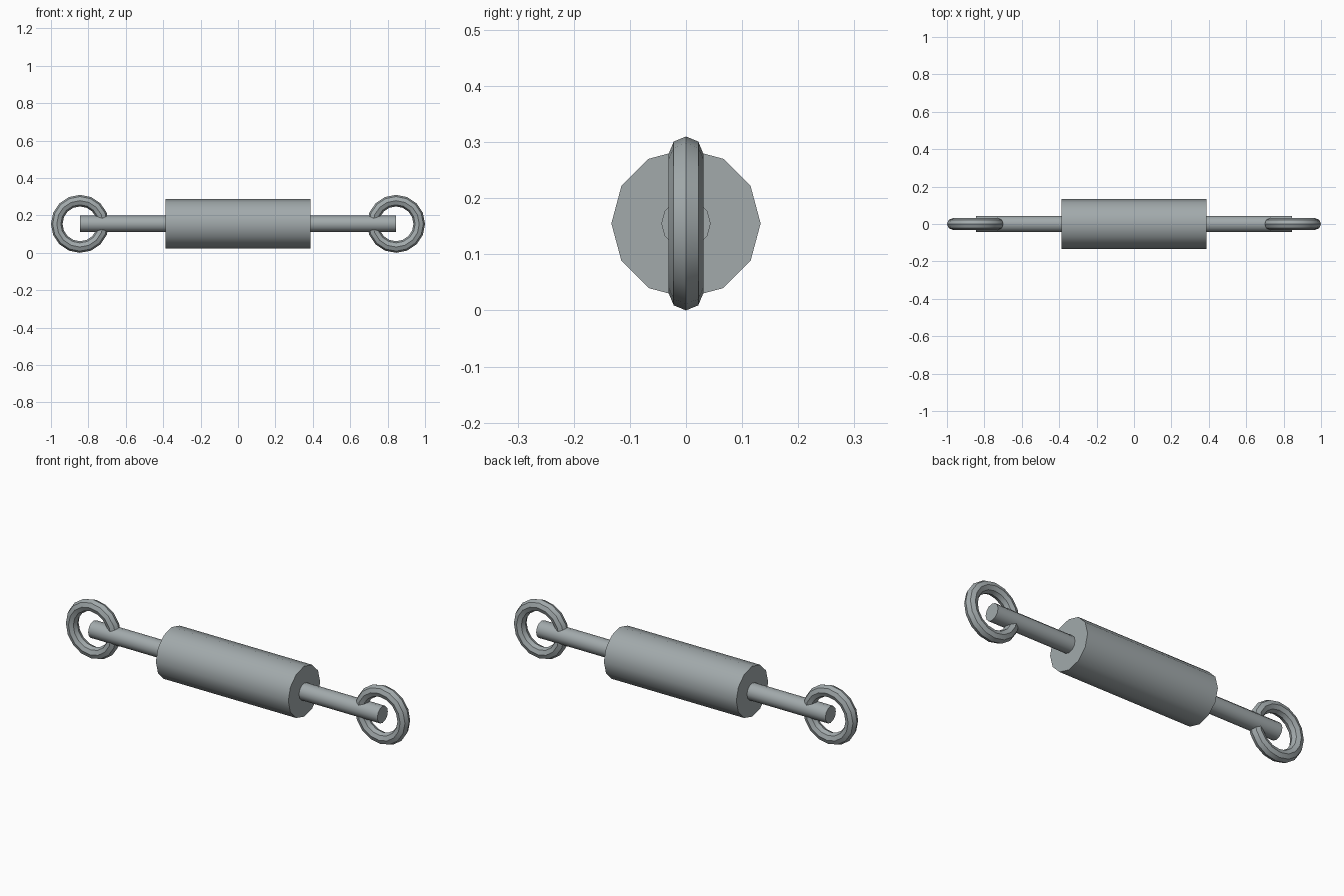
import bpy
import math

cube = bpy.data.objects.get("Cube")
if cube:
    bpy.data.objects.remove(cube, do_unlink=True)

AXIS_Z = 0.155   # height of the shared centre line
BODY_END = 0.387
RING_X = 0.845

steel = bpy.data.materials.new("grey steel")
steel.use_nodes = True
colour = (0.36, 0.40, 0.41, 1)
steel.diffuse_color = colour
steel.node_tree.nodes["Principled BSDF"].inputs["Base Color"].default_value = colour


def finish(name):
    obj = bpy.context.object
    obj.name = name
    obj.data.materials.append(steel)
    bpy.ops.object.shade_smooth_by_angle(angle=math.radians(40))
    return obj


def bar(name, start, end, radius):
    """Twelve-sided bar lying along x."""
    bpy.ops.mesh.primitive_cylinder_add(
        vertices=12, radius=radius, depth=end - start,
        location=((start + end) / 2, 0, AXIS_Z), rotation=(0, math.pi / 2, 0))
    return finish(name)


# Central barrel
bar("barrel", -BODY_END, BODY_END, 0.133)

# Rod and eye ring at each end
for side, label in ((-1, "right"), (1, "left")):
    inner, outer = side * BODY_END, side * RING_X
    bar(label + "_rod", min(inner, outer), max(inner, outer), 0.044)
    bpy.ops.mesh.primitive_torus_add(
        major_segments=16, minor_segments=8, major_radius=0.124, minor_radius=0.031,
        location=(outer, 0, AXIS_Z), rotation=(math.pi / 2, 0, 0))
    finish(label + "_ring")
